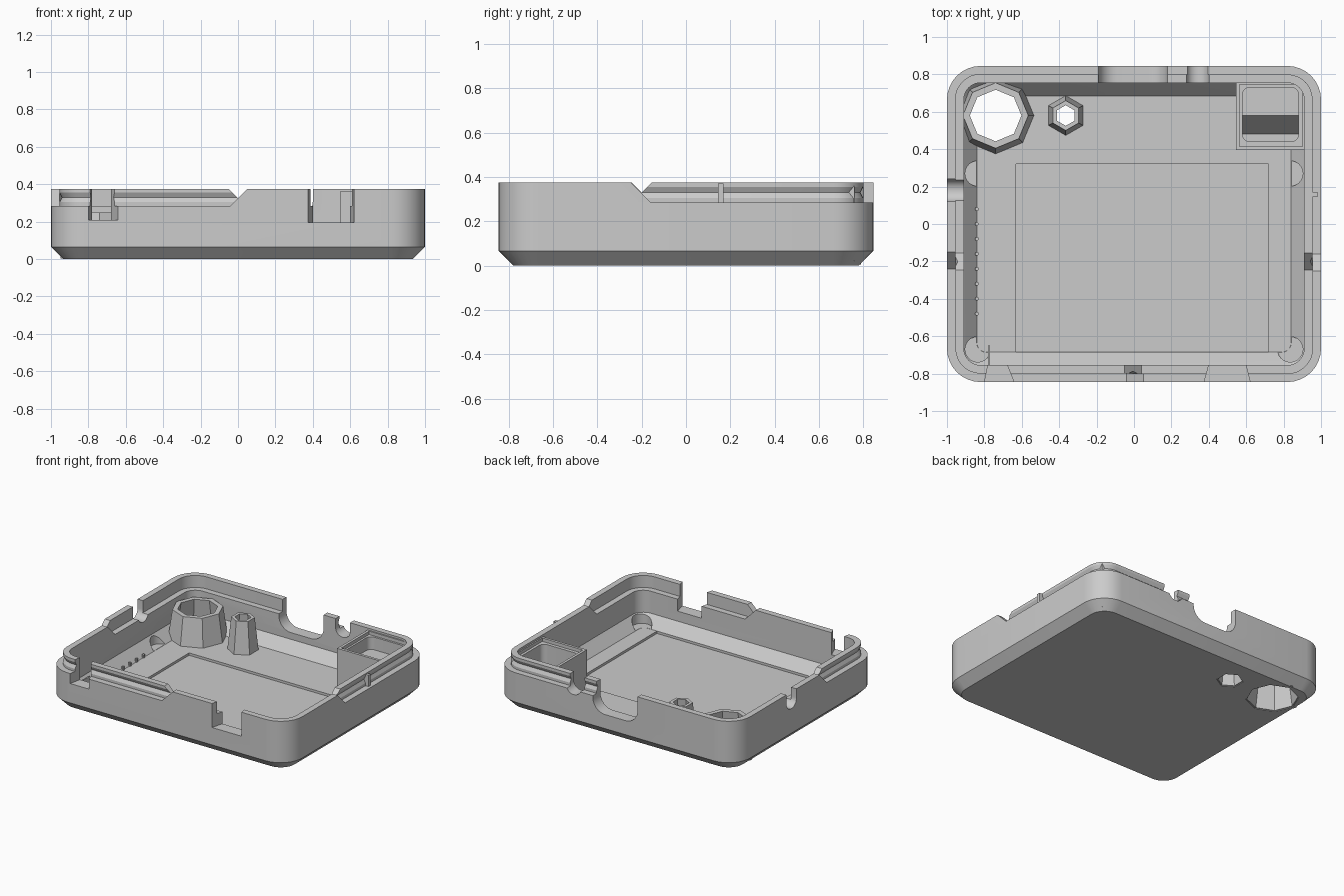
import bpy, bmesh, math
from mathutils import Vector

if "Cube" in bpy.data.objects:
    bpy.data.objects.remove(bpy.data.objects["Cube"])

grey = bpy.data.materials.new("plain grey")
grey.use_nodes = True
grey.diffuse_color = (0.6, 0.6, 0.6, 1)
grey.node_tree.nodes["Principled BSDF"].inputs["Base Color"].default_value = (0.6, 0.6, 0.6, 1)


def rrect(hx, hy, r, segs=8):
    """Outline of a rounded rectangle."""
    pts = []
    for k, (sx, sy) in enumerate([(1, 1), (-1, 1), (-1, -1), (1, -1)]):
        for i in range(segs + 1):
            a = math.pi / 2 * (k + i / segs)
            pts.append((sx * (hx - r) + r * math.cos(a), sy * (hy - r) + r * math.sin(a)))
    return pts


def ngon(r, n, cx=0, cy=0):
    return [(cx + r * math.sin(2 * math.pi * i / n), cy + r * math.cos(2 * math.pi * i / n))
            for i in range(n)]


def place(a, b, c, axis):
    return {"z": (a, b, c), "y": (a, c, b), "x": (c, a, b)}[axis]


def skin(name, rings, axis="z", loop=False):
    """Skin a list of (outline, position) along an axis; loop makes a hollow ring."""
    bm = bmesh.new()
    rows = [[bm.verts.new(place(a, b, c, axis)) for a, b in pts] for pts, c in rings]
    n = len(rows[0])
    pairs = list(zip(rows, rows[1:])) + ([(rows[-1], rows[0])] if loop else [])
    for p, q in pairs:
        for i in range(n):
            j = (i + 1) % n
            bm.faces.new((p[i], p[j], q[j], q[i]))
    if not loop:
        bm.faces.new(rows[0])
        bm.faces.new(rows[-1])
    bmesh.ops.recalc_face_normals(bm, faces=bm.faces)
    mesh = bpy.data.meshes.new(name)
    bm.to_mesh(mesh)
    bm.free()
    mesh.materials.append(grey)
    ob = bpy.data.objects.new(name, mesh)
    bpy.context.collection.objects.link(ob)
    return ob


def block(name, c0, rect0, c1, rect1=None, axis="z"):
    """Box or tapered box between two rectangles (a0, a1, b0, b1)."""
    def corners(r):
        return [(r[0], r[2]), (r[1], r[2]), (r[1], r[3]), (r[0], r[3])]
    return skin(name, [(corners(rect0), c0), (corners(rect1 or rect0), c1)], axis)


def cut(targets, cutters):
    for ob in targets:
        for c in cutters:
            m = ob.modifiers.new("cut", "BOOLEAN")
            m.operation, m.solver, m.object = "DIFFERENCE", "EXACT", c
        bpy.context.view_layer.update()
        dg = bpy.context.evaluated_depsgraph_get()
        mesh = bpy.data.meshes.new_from_object(ob.evaluated_get(dg))
        ob.modifiers.clear()
        ob.data = mesh
    for c in cutters:
        bpy.data.objects.remove(c)


def shell(inset, z, extra=0):
    return (rrect(1 - inset, 0.845 - inset, max(0.18 - inset, 0.05) + extra), z)


STEP, TOP = 0.285, 0.375

# Tray: chamfered base, walls and a floor with sloped edges
tray = skin("tray", [shell(0.065, 0), shell(0, 0.065), shell(0, STEP), shell(0.09, STEP),
                     shell(0.09, 0.12), shell(0.16, 0.04)])

# Two interlocking rims on top of the wall
outer_rim = skin("outer_rim", [shell(0, STEP - 0.003), shell(0, TOP), shell(0.045, TOP),
                               shell(0.045, STEP - 0.003)], loop=True)
inner_lip = skin("inner_lip", [shell(0.045, STEP - 0.003), shell(0.045, 0.305), shell(0.058, 0.33),
                               shell(0.045, 0.355), shell(0.045, TOP), shell(0.09, TOP),
                               shell(0.09, STEP - 0.003)], loop=True)

# Each rim stands on two opposite corners, ending in 45 degree slopes
LOW, HIGH = 0.275, 0.385
cut([outer_rim], [
    block("cutter", LOW, (0.15, 2, -0.15, 2), HIGH, (0.15, 2, -0.26, 2)),
    block("cutter", LOW, (-2, -0.05, -2, -0.25), HIGH, (-2, 0.06, -2, -0.14))])
cut([inner_lip], [
    block("cutter", LOW, (0.05, 2, -2, -0.255), HIGH, (-0.06, 2, -2, -0.145)),
    block("cutter", LOW, (-2, 0.15, -0.145, 2), HIGH, (-2, 0.15, -0.255, 2))])

# Wall openings: two front ports, a rounded back port, two cable slots
def slot(half_w, half_h, r, a, b, c0, c1, axis):
    pts = [(a + u, b + v) for u, v in rrect(half_w, half_h, r)]
    return skin("cutter", [(pts, c0), (pts, c1)], axis)

cut([tray, outer_rim, inner_lip], [
    block("cutter", -0.9, (-0.81, -0.62, 0.21, 0.5), -0.7, (-0.77, -0.70, 0.21, 0.5), "y"),
    block("cutter", -0.9, (0.36, 0.635, 0.195, 0.5), -0.7, (0.415, 0.585, 0.195, 0.5), "y"),
    slot(0.185, 0.2, 0.1, -0.005, 0.37, 0.69, 0.95, "y"),
    slot(0.06, 0.1, 0.058, 0.34, 0.35, 0.7, 0.95, "y"),
    slot(0.06, 0.1, 0.058, 0.18, 0.35, -1.1, -0.85, "x")])

# Screen recess and corner seats in the floor
seats = [skin("cutter", [(ngon(0.068, 24, sx * 0.835, y), 0.041), (ngon(0.068, 24, sx * 0.835, y), 0.25)])
         for sx in (-1, 1) for y in (0.27, -0.67)]
cut([tray], [block("cutter", 0.022, (-0.63, 0.72, -0.685, 0.32), 0.2)] + seats)

# Hollow tapered posts, open through the base
def post(name, n, x, y, base, top, hole_base, hole_top, z):
    cut([tray], [skin("cutter", [(ngon(hole_base + 0.008, n, x, y), -0.1),
                                 (ngon(hole_base + 0.008, n, x, y), 0.2)])])
    skin(name, [(ngon(base, n, x, y), 0.004), (ngon(top, n, x, y), z),
                (ngon(hole_top, n, x, y), z), (ngon(hole_base, n, x, y), 0.004)], loop=True)

post("large_post", 8, -0.74, 0.58, 0.21, 0.175, 0.175, 0.138, 0.25)
post("small_post", 6, -0.365, 0.58, 0.11, 0.08, 0.085, 0.055, 0.28)

# Switch housing in the back corner, with a sloped insert
housing = block("switch_housing", 0.02, (0.545, 0.92, 0.395, 0.76), 0.36)
cut([housing], [block("cutter", 0.335, (0.565, 0.9, 0.415, 0.745), 0.5),
                slot(0.15, 0.145, 0.04, 0.73, 0.585, 0.1, 0.5, "z")])
block("switch_insert", 0.09, (0.575, 0.885, 0.475, 0.735), 0.24, (0.575, 0.885, 0.58, 0.735))

# Small ribs and a row of tiny pegs
block("side_rib", 0.28, (0.93, 0.98, 0.145, 0.17), 0.37)
block("corner_rib", 0.03, (-0.78, -0.77, -0.76, -0.65), 0.2)
for i in range(8):
    spot = ngon(0.01, 8, -0.84, 0.08 - 0.08 * i)
    skin("peg", [(spot, 0.03), (spot, 0.065)])

# Smooth the rounded corners, keep edges sharp
for ob in list(bpy.context.collection.objects):
    if ob.type == "MESH" and ob.data.materials and ob.data.materials[0] == grey:
        bpy.ops.object.select_all(action="DESELECT")
        ob.select_set(True)
        bpy.context.view_layer.objects.active = ob
        bpy.ops.object.shade_smooth_by_angle(angle=math.radians(25))
